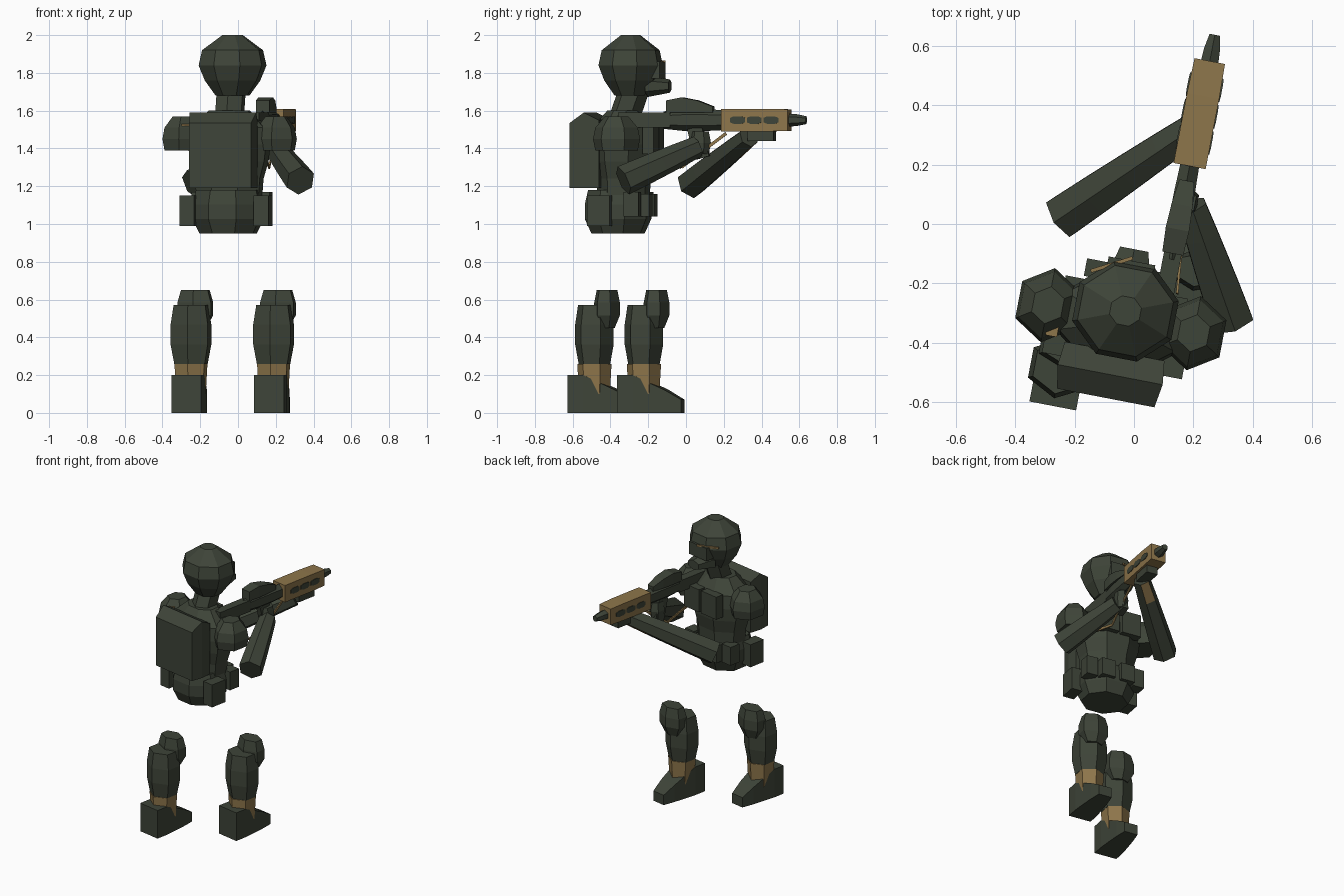
import bpy, bmesh, math
from mathutils import Matrix, Vector

if "Cube" in bpy.data.objects:
    bpy.data.objects.remove(bpy.data.objects["Cube"])


def material(name, red, green, blue):
    colour = (red, green, blue, 1)
    mat = bpy.data.materials.new(name)
    mat.use_nodes = True
    mat.diffuse_color = colour
    mat.node_tree.nodes["Principled BSDF"].inputs["Base Color"].default_value = colour
    return mat


OLIVE = material("dark_olive", .048, .058, .04)
TAN = material("desert_tan", .27, .18, .07)

# The figure is laid out facing +y about its own centre, then turned slightly
BODY = Matrix.Translation((-.05, -.35, 0)) @ Matrix.Rotation(-.19, 4, "Z")
UP = Vector((0, 0, 1))
RIGHT = Vector((1, 0, 0))


def loft(name, start, end, width, depth, profile=(1, 1), sides=4, mat=OLIVE, grounded=False):
    """Sweep a regular section from start to end, scaled by evenly spaced profile values."""
    start, end = Vector(start), Vector(end)
    direction = (end - start).normalized()
    across = direction.cross(UP)
    across = across.normalized() if across.length > .5 else RIGHT
    upward = across.cross(direction)
    corner = 1 / math.cos(math.pi / sides)
    bm = bmesh.new()
    rings = []
    for index, scale in enumerate(profile):
        centre = start.lerp(end, index / (len(profile) - 1))
        half_width, half_depth = width * scale, depth * scale
        if grounded:
            half_width = width * math.sqrt(scale)
            centre += upward * half_depth
        ring = []
        for side in range(sides):
            angle = (side + .5) * math.tau / sides
            offset = across * half_width * math.cos(angle) + upward * half_depth * math.sin(angle)
            ring.append(bm.verts.new(centre + offset * corner))
        rings.append(ring)
    for lower, upper in zip(rings, rings[1:]):
        for side in range(sides):
            after = (side + 1) % sides
            bm.faces.new((lower[side], lower[after], upper[after], upper[side]))
    bm.faces.new(rings[0])
    bm.faces.new(rings[-1])
    bmesh.ops.recalc_face_normals(bm, faces=bm.faces)
    mesh = bpy.data.meshes.new(name)
    bm.to_mesh(mesh)
    bm.free()
    mesh.materials.append(mat)
    part = bpy.data.objects.new(name, mesh)
    part.matrix_world = BODY
    bpy.context.collection.objects.link(part)
    return part


def upright(name, x, y, bottom, top, width, depth, profile=(1, 1), sides=4, mat=OLIVE):
    loft(name, (x, y, bottom), (x, y, top), width, depth, profile, sides, mat)


# Paired parts: the left leg stands ahead of the right one
for label, sign in (("left", 1), ("right", -1)):
    leg_x, leg_y = .02 + sign * .19, sign * .17
    loft(label + "_boot", (leg_x, leg_y - .13, 0), (leg_x, leg_y + .21, 0),
         .08, .1, (1, 1, .8, .6, .35), grounded=True)
    upright(label + "_ankle", leg_x, leg_y, .1, .26, .08, .08, (.9, 1), 6, TAN)
    upright(label + "_shin", leg_x, leg_y, .26, .57, .1, .09, (.82, 1, 1, .85), 6)
    upright(label + "_knee_pad", leg_x + .01, leg_y + .07, .45, .65, .09, .06, (.6, 1, 1, .8), 6)
    upright(label + "_shoulder_pad", sign * .25, .03, 1.39, 1.57, .1, .11, (.9, 1, .9, .5), 6)
    upright(label + "_chest_plate", sign * .08, .18, 1.37, 1.53, .07, .03)
    upright(label + "_hip_pouch", sign * .2, -.07, .99, 1.15, .04, .06)
    upright(label + "_front_pouch", sign * .17, .1, 1.04, 1.17, .04, .04)
    upright(label + "_belly_pouch", sign * .07, .15, 1.04, 1.16, .05, .03)

upright("shoulder_patch", -.22, -.05, 1.52, 1.53, .02, .02, mat=TAN)

# Torso and backpack
upright("pelvis", 0, -.01, .95, 1.18, .18, .165, (.8, 1, 1, .9), 8)
upright("torso", 0, .02, 1.15, 1.6, .21, .16, (.8, .83, .95, 1, .95, .5), 8)
loft("backpack", (0, -.08, 1.19), (0, -.24, 1.19), .18, .2, (.9, 1, .86), grounded=True)

# Head
loft("neck", (0, .02, 1.55), (0, .08, 1.72), .07, .07, sides=6)
upright("helmet", .01, .06, 1.68, 2, .17, .16, (.5, .82, 1, .9, .3), 8)
upright("goggles", 0, .19, 1.77, 1.86, .08, .04)
loft("goggle_trim", (-.13, .17, 1.86), (0, .24, 1.86), .006, .006, mat=TAN)
loft("mask", (0, .15, 1.73), (0, .27, 1.73), .08, .05, (1, .8, .6), 6)

# Forearms and hands reach from low elbows to the rifle
ARM = (1, .95, .88, .8, .7)
right_arm = loft("right_forearm", (-.26, .33, 1.21), (.13, .72, 1.46), .07, .07, ARM, 6)
loft("left_forearm", (.37, .09, 1.23), (.16, .45, 1.41), .07, .07, ARM, 6)
upright("right_hand", .13, .79, 1.44, 1.49, .04, .07)
upright("left_hand", .14, .46, 1.37, 1.49, .04, .05, (.8, 1, .8), 6)

# Tan patch under the supporting wrist
right_arm.data.materials.append(TAN)
for face in right_arm.data.polygons:
    if face.center.x > 0 and face.normal.y > .4 and face.normal.z < -.5:
        face.material_index = 1

# Rifle along the forward direction
RIFLE_X, RIFLE_Z = .13, 1.55


def rifle_part(name, back, front, width, depth, profile=(1, 1), sides=4, mat=OLIVE, shift=0, lift=0):
    x, z = RIFLE_X + shift, RIFLE_Z + lift
    loft(name, (x, back, z), (x, front, z), width, depth, profile, sides, mat)


rifle_part("stock", .02, .3, .03, .04)
rifle_part("receiver", .26, .6, .035, .05, (.8, 1, 1, .9), 6)
rifle_part("handguard", .58, .94, .055, .06, (1, 1, 1, .95), mat=TAN)
rifle_part("muzzle", .93, 1.03, .03, .03, (1, .9, .6), 6)
loft("scope", (RIFLE_X, .28, 1.59), (RIFLE_X, .53, 1.59), .04, .04, (.8, 1, .8, .4), grounded=True)
loft("magazine", (RIFLE_X, .43, 1.51), (RIFLE_X, .47, 1.35), .02, .04)
for slot in range(3):
    middle = .67 + slot * .09
    for sign in (-1, 1):
        rifle_part("handguard_vent", middle - .04, middle + .04, .004, .02,
                   (.6, 1, 1, 1, .6), shift=sign * .055)

# Sling hanging below the rifle
SLING_LOW = (.15, .36, 1.3)
for sling_end in ((.17, .15, 1.35), (.14, .6, 1.48)):
    loft("sling", SLING_LOW, sling_end, .004, .008, mat=TAN)
